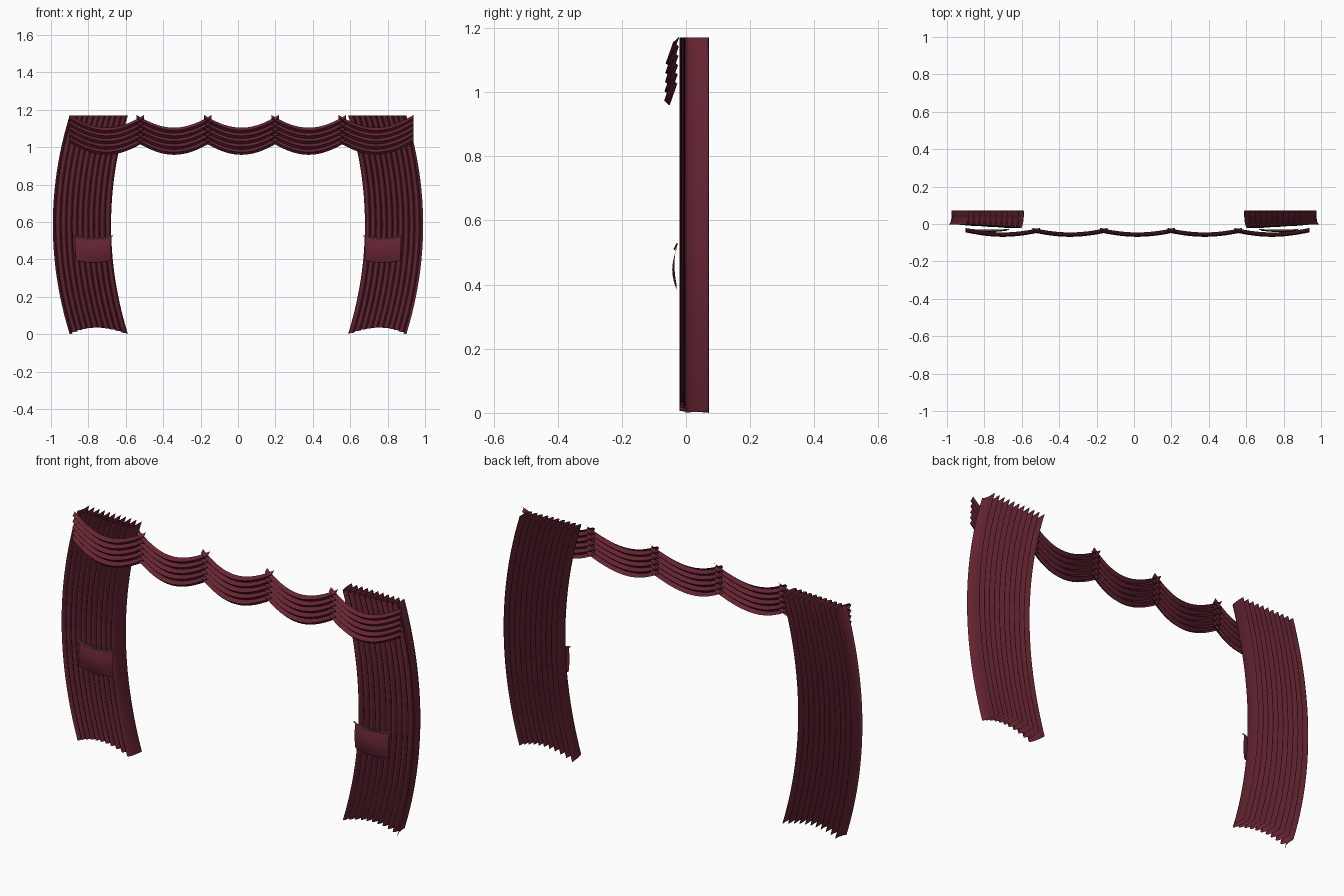
import bpy
from math import sin, cos, pi

if "Cube" in bpy.data.objects:
    bpy.data.objects.remove(bpy.data.objects["Cube"])


def material(name, col):
    m = bpy.data.materials.new(name)
    m.diffuse_color = (*col, 1)
    m.use_nodes = True
    m.node_tree.nodes["Principled BSDF"].inputs["Base Color"].default_value = m.diffuse_color
    return m


RED = material("maroon_velvet", (0.13, 0.018, 0.032))
GOLD = material("gold_braid", (0.35, 0.24, 0.06))


def sheet(name, fn, nu, nv, mat):
    """Grid surface from fn(u, v) -> point, u and v in 0..1."""
    verts = [fn(i / nu, j / nv) for j in range(nv + 1) for i in range(nu + 1)]
    w = nu + 1
    faces = [(j * w + i, j * w + i + 1, (j + 1) * w + i + 1, (j + 1) * w + i)
             for j in range(nv) for i in range(nu)]
    me = bpy.data.meshes.new(name)
    me.from_pydata(verts, [], faces)
    me.polygons.foreach_set("use_smooth", [True] * len(faces))
    me.materials.append(mat)
    ob = bpy.data.objects.new(name, me)
    bpy.context.collection.objects.link(ob)
    return ob


def bow(z):
    """Outward sway of a side drape at height z."""
    return 0.09 * (1 - ((z - 0.585) / 0.585) ** 2)


PLEATS = 10.5


def drape(side):
    def fn(u, v):
        a = 2 * pi * PLEATS * u + pi / 2
        hem = 0.035 * (1 - (2 * u - 1) ** 2)          # hem lifts in the middle
        z = hem + (1.17 - hem) * v
        x = 0.59 + 0.31 * u + 0.007 * cos(a) + bow(z)  # leaning folds
        front = -0.022 + 0.02 * u
        y = (front + 0.071) / 2 + (0.071 - front) / 2 * sin(a)
        return side * x, y, z
    return fn


# Tie-back band lying in front of each drape
def band(side):
    def fn(u, v):
        x = 0.68 + 0.19 * u
        z = 0.512 + 0.014 * (2 * u - 1) ** 2 - 0.13 * v
        y = -0.029 - 0.014 * sin(pi * v) * (0.5 + 0.5 * sin(pi * u))
        return side * x, y, z
    return fn


def cord(name, pts, radius):
    cu = bpy.data.curves.new(name, 'CURVE')
    cu.dimensions = '3D'
    cu.bevel_depth = radius
    cu.bevel_resolution = 2
    cu.use_fill_caps = True
    sp = cu.splines.new('POLY')
    sp.points.add(len(pts) - 1)
    for p, co in zip(sp.points, pts):
        p.co = (*co, 1)
    cu.materials.append(GOLD)
    ob = bpy.data.objects.new(name, cu)
    bpy.context.collection.objects.link(ob)


for side, label in ((-1, "left"), (1, "right")):
    sheet(label + "_drape", drape(side), 168, 24, RED)
    sheet(label + "_tie_band", band(side), 12, 8, RED)
    pts = []
    for i in range(17):
        t = i / 16
        pts.append((side * (0.67 + 0.21 * t),
                    -0.028 - 0.008 * sin(pi * t),
                    0.511 + 0.016 * (2 * t - 1) ** 2))
    cord(label + "_tie_cord", pts, 0.003)


# Valance: five overlapping swags with rolled horizontal folds
def swag(cx):
    def fn(u, v):
        t = 2 * u - 1
        sag = 0.5 * (1 - t * t) + 0.5 * cos(t * pi / 2)
        a = 2 * pi * 5 * v
        z = 1.172 - 0.068 * sag - 0.145 * v + 0.005 * sin(2 * a) * 0.5
        y = -0.030 - 0.024 * sag - 0.006 * v + 0.009 * cos(a)
        return cx + 0.2 * t, y, z
    return fn


for k in range(5):
    sheet("valance_swag_%d" % (k + 1), swag(0.018 + 0.36 * (k - 2)), 24, 60, RED)
